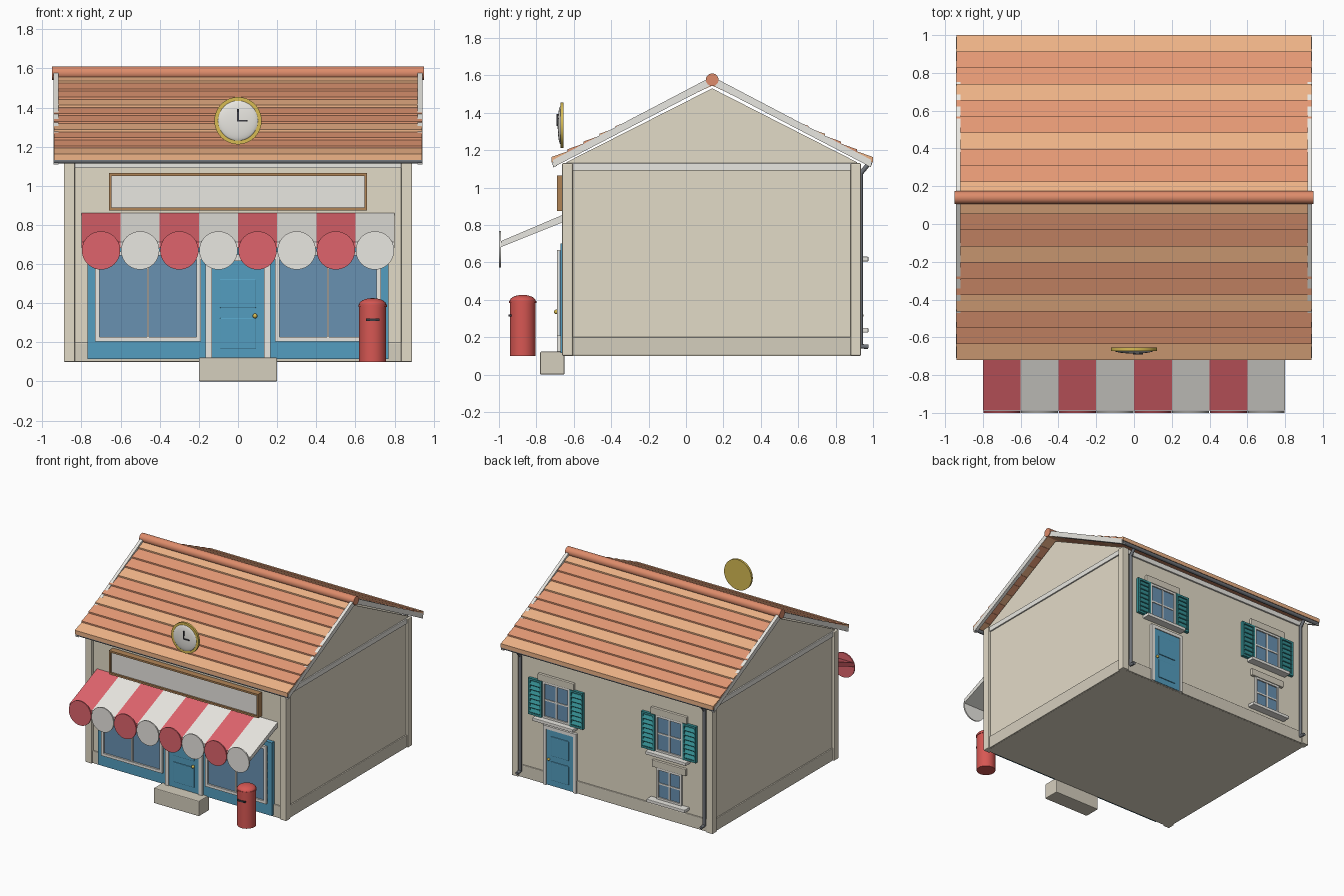
import bpy, bmesh, math
from mathutils import Vector

if "Cube" in bpy.data.objects:
    bpy.data.objects.remove(bpy.data.objects["Cube"])


def mat(name, r, g, b):
    m = bpy.data.materials.new(name)
    m.diffuse_color = tuple((c / 255) ** 2.2 for c in (r, g, b)) + (1,)
    m.use_nodes = True
    m.node_tree.nodes["Principled BSDF"].inputs["Base Color"].default_value = m.diffuse_color
    return m


CREAM = mat("cream", 226, 218, 198)
STONE = mat("stone", 212, 205, 188)
WHITE = mat("white", 232, 230, 224)
RED = mat("red", 222, 100, 108)
POST = mat("post_red", 214, 88, 84)
BLUE = mat("blue", 84, 156, 190)
GLASS = mat("glass", 104, 144, 176)
TEAL = mat("teal", 56, 142, 146)
TILE_A = mat("tile_light", 238, 178, 134)
TILE_B = mat("tile_dark", 228, 152, 116)
RIDGE = mat("ridge", 220, 138, 106)
WOOD = mat("wood", 176, 132, 88)
GOLD = mat("gold", 214, 186, 84)
DARK = mat("dark", 60, 60, 66)
PIPE = mat("pipe", 110, 114, 120)


def finish(bm, name, m, bevel=0, smooth=False):
    bmesh.ops.recalc_face_normals(bm, faces=bm.faces)
    me = bpy.data.meshes.new(name)
    bm.to_mesh(me)
    bm.free()
    ob = bpy.data.objects.new(name, me)
    bpy.context.collection.objects.link(ob)
    me.materials.append(m)
    if bevel:
        b = ob.modifiers.new("bevel", 'BEVEL')
        b.width, b.segments = bevel, 2
    if smooth:
        bpy.context.view_layer.objects.active = ob
        ob.select_set(True)
        bpy.ops.object.shade_smooth_by_angle()
        ob.select_set(False)
    return ob


def box(name, x, y, z, m, bevel=0):
    bm = bmesh.new()
    bmesh.ops.create_cube(bm, size=1)
    for v in bm.verts:
        v.co = [a[0] + (c + .5) * (a[1] - a[0]) for a, c in zip((x, y, z), v.co)]
    return finish(bm, name, m, bevel)


def prism(name, yz, x0, x1, m):
    """Profile in the y-z plane, extruded along x."""
    bm = bmesh.new()
    f = bm.faces.new([bm.verts.new((x0, y, z)) for y, z in yz])
    r = bmesh.ops.extrude_face_region(bm, geom=[f])
    for v in r["geom"]:
        if isinstance(v, bmesh.types.BMVert):
            v.co.x = x1
    return finish(bm, name, m)


def rod(name, a, b, r, m, seg=20):
    a, b = Vector(a), Vector(b)
    bm = bmesh.new()
    bmesh.ops.create_cone(bm, cap_ends=True, segments=seg, radius1=r, radius2=r, depth=(b - a).length)
    q = Vector((0, 0, 1)).rotation_difference(b - a)
    for v in bm.verts:
        v.co = q @ v.co + (a + b) / 2
    return finish(bm, name, m, smooth=True)


def ball(name, c, s, m):
    bm = bmesh.new()
    bmesh.ops.create_uvsphere(bm, u_segments=32, v_segments=16, radius=1)
    for v in bm.verts:
        v.co = [p + k * q for p, k, q in zip(c, s, v.co)]
    return finish(bm, name, m, smooth=True)


def frame(name, x0, x1, y, z0, z1, w, m):
    box(name + "_left", (x0, x0 + w), y, (z0, z1), m)
    box(name + "_right", (x1 - w, x1), y, (z0, z1), m)
    box(name + "_top", (x0 + w, x1 - w), y, (z1 - w, z1), m)
    box(name + "_bottom", (x0 + w, x1 - w), y, (z0, z0 + w), m)


# Walls, gable and trim
MID = .14
prism("walls_and_gables", [(-.64, .1), (.915, .1), (.915, 1.135), (MID, 1.53), (-.64, 1.135)], -.87, .87, CREAM)
box("plinth", (-.88, .88), (-.65, .925), (.101, .2), STONE, .005)
box("cornice", (-.88, .88), (-.652, .927), (1.09, 1.13), WHITE, .004)
for sx in (-1, 1):
    for n, y in (("front", (-.662, -.605)), ("back", (.88, .935))):
        box(n + "_corner_post", sorted((sx * .833, sx * .89)), y, (.1, 1.13), CREAM, .006)

# Roof: ten overlapping tile rows on each slope
HALF, RISE, ROWS = .86, .415, 10
for s, side in ((-1, "front"), (1, "back")):
    def at(t, n):
        return (MID + s * t * HALF, 1.567 - t * RISE + n)
    for i in range(ROWS):
        t0, t1 = 1 - (i + 1) / ROWS, 1 - i / ROWS
        prism(side + "_tile_row", [at(t0, 0), at(t1, .011), at(t1, -.02), at(t0, -.022)],
              -.941, .941, TILE_A if i % 3 == 0 else TILE_B)
    for sx in (-1, 1):
        e = MID + s * .85
        prism(side + "_barge_board", [(MID, 1.594), (e, 1.148), (e, 1.108), (MID, 1.55)],
              sx * .918, sx * .9435, WHITE)
    g = MID + s * .84
    rod(side + "_gutter", (-.94, g, 1.127), (.94, g, 1.127), .014, PIPE)
rod("ridge_tile", (-.95, MID, 1.576), (.95, MID, 1.576), .034, RIDGE, 24)

# Shopfront
box("shopfront", (-.77, .77), (-.672, -.63), (.115, .7), BLUE)
for sx in (-1, 1):
    x0, x1 = sorted((sx * .19, sx * .73))
    box("shop_glass", (x0, x1), (-.676, -.66), (.21, .66), GLASS)
    frame("shop_window_frame", x0, x1, (-.69, -.665), .205, .665, .022, WHITE)
    box("shop_mullion", (sx * .46 - .006, sx * .46 + .006), (-.686, -.665), (.22, .65), WHITE)
    box("shop_door_jamb", sorted((sx * .132, sx * .165)), (-.69, -.665), (.12, .65), WHITE)
box("shop_door_header", (-.132, .132), (-.69, -.665), (.615, .65), WHITE)
box("shop_door", (-.132, .132), (-.682, -.66), (.12, .615), BLUE)
for z in ((.375, .525), (.165, .325)):
    box("shop_door_panel", (-.093, .093), (-.69, -.68), z, BLUE, .006)
ball("shop_door_knob", (.087, -.694, .335), (.012, .012, .012), GOLD)
box("door_step", (-.2, .2), (-.78, -.65), (0, .122), STONE, .006)

# Sign board
box("sign_panel", (-.65, .65), (-.675, -.635), (.885, 1.055), WHITE)
frame("sign_frame", -.66, .66, (-.69, -.635), .875, 1.065, .014, WOOD)

# Striped awning with round valance discs
for i in range(8):
    x, m = -.8 + .2 * i, (RED, WHITE)[i % 2]
    prism("awning_stripe", [(-.64, .862), (-.988, .714), (-.988, .682), (-.64, .822)], x, x + .2, m)
    rod("awning_scallop", (x + .1, -1, .67), (x + .1, -.99, .67), .098, m, 40)

# Clock on the front slope
C = 1.333
rod("clock_rim", (0, -.672, C), (0, -.654, C), .121, GOLD, 48)
ball("clock_face", (0, -.670, C), (.103, .016, .103), WHITE)
box("clock_minute_hand", (-.004, .004), (-.692, -.68), (C - .004, C + .06), DARK)
box("clock_hour_hand", (-.004, .048), (-.692, -.68), (C - .004, C + .004), DARK)

# Pillar post box
P = (.688, -.873)
rod("post_box_body", (*P, .1), (*P, .39), .069, POST, 32)
rod("post_box_rim", (*P, .382), (*P, .394), .073, POST, 32)
ball("post_box_dome", (*P, .392), (.07, .07, .034), POST)
box("post_box_slot", (P[0] - .034, P[0] + .034), (-.948, -.92), (.31, .322), DARK)


# Back windows
def back_window(x, z0, z1, w, shutters):
    box("back_glass", (x - w, x + w), (.9, .921), (z0, z1), GLASS)
    frame("back_window_frame", x - w, x + w, (.9, .931), z0, z1, .016, WHITE)
    box("back_window_upright", (x - .006, x + .006), (.9, .927), (z0, z1), WHITE)
    zm = (z0 + z1) / 2
    box("back_window_bar", (x - w, x + w), (.9, .926), (zm - .006, zm + .006), WHITE)
    box("back_sill", (x - w - .06, x + w + .06), (.9, .975), (z0 - .025, z0), WHITE, .004)
    box("back_lintel", (x - w - .04, x + w + .04), (.9, .936), (z1, z1 + .055), STONE, .005)
    for s in (-1, 1) if shutters else ():
        a, b = sorted((x + s * (w + .004), x + s * (w + .122)))
        box("shutter_backing", (a + .01, b - .01), (.9, .926), (z0 + .01, z1 - .01), TEAL)
        frame("shutter_frame", a, b, (.9, .938), z0, z1, .016, TEAL)
        n = 7
        for i in range(n):
            z = z0 + .018 + i * (z1 - z0 - .036) / n
            prism("shutter_slat", [(.924, z + .028), (.94, z + .004), (.936, z), (.92, z + .024)],
                  a + .014, b - .014, TEAL)


back_window(.5, .63, .92, .12, True)
back_window(-.5, .63, .92, .12, True)
back_window(-.5, .25, .5, .11, False)

# Back door
D = .465
box("back_door", (D - .12, D + .12), (.9, .929), (.105, .55), BLUE)
for s in (-1, 1):
    box("back_door_jamb", sorted((D + s * .12, D + s * .147)), (.9, .936), (.102, .55), WHITE)
box("back_door_header", (D - .147, D + .147), (.9, .936), (.55, .577), WHITE)
for z in ((.345, .5), (.15, .3)):
    box("back_door_panel", (D - .078, D + .078), (.92, .935), z, BLUE, .005)
ball("back_door_knob", (D + .095, .938, .315), (.011, .011, .011), GOLD)

# Back downpipes
for sx in (-1, 1):
    x = sx * .815
    rod("downpipe", (x, .934, .15), (x, .934, 1.08), .012, PIPE)
    rod("downpipe_swan_neck", (x, .934, 1.075), (x, .975, 1.125), .012, PIPE)
    rod("downpipe_shoe", (x, .93, .152), (x, .975, .148), .012, PIPE)
